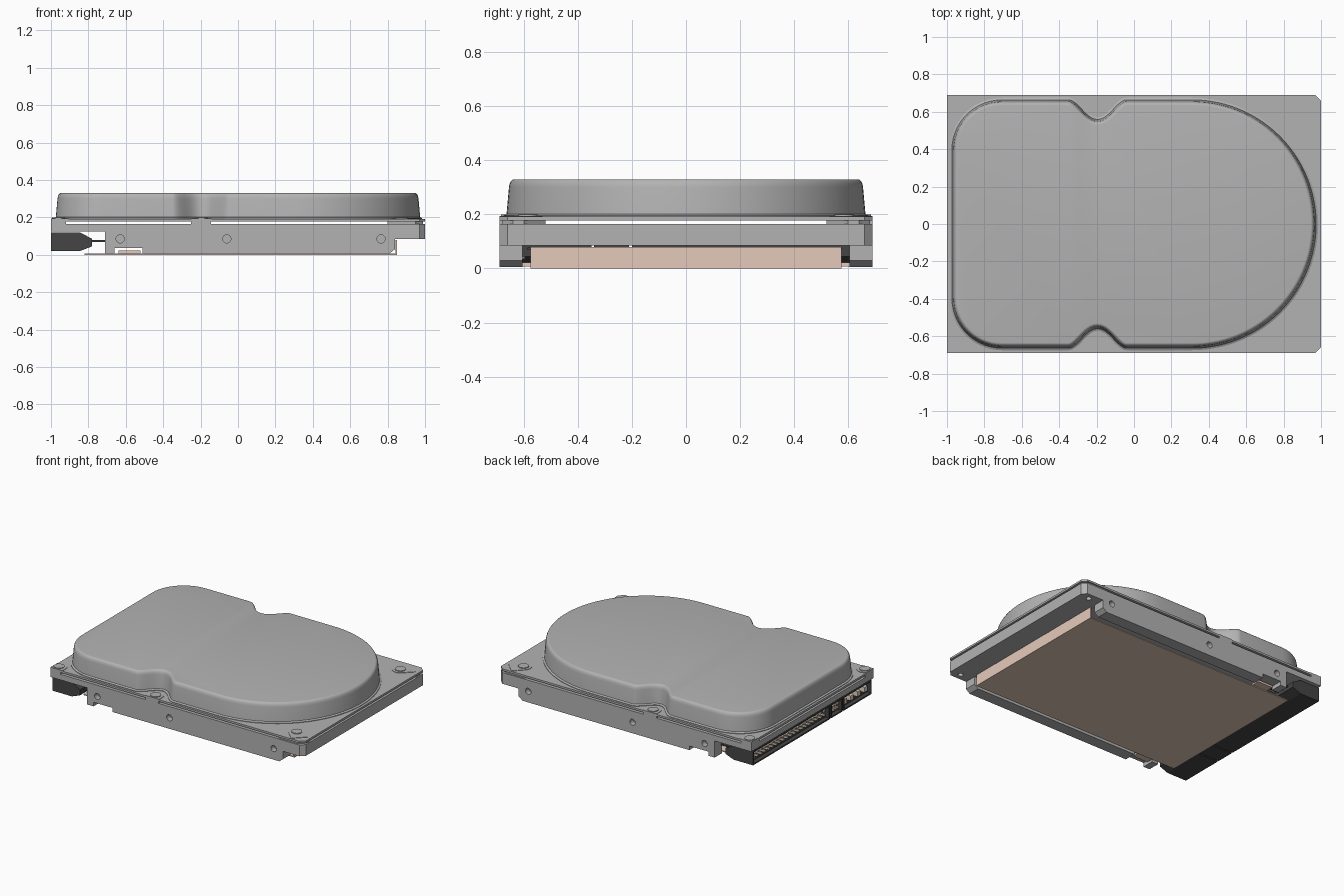
import bpy, bmesh, math
from mathutils import Vector, Matrix

old = bpy.data.objects.get("Cube")
if old:
    bpy.data.objects.remove(old, do_unlink=True)


def material(name, rgb):
    m = bpy.data.materials.new(name)
    m.use_nodes = True
    m.diffuse_color = (*rgb, 1)
    m.node_tree.nodes["Principled BSDF"].inputs["Base Color"].default_value = (*rgb, 1)
    return m


METAL = material("light grey metal", (0.45, 0.45, 0.45))
BOARD = material("pale copper board", (0.78, 0.59, 0.49))
BLACK = material("black plastic", (0.06, 0.06, 0.06))
PIN = material("pale pin metal", (0.8, 0.68, 0.55))


def finish(bm, name, mat, mirror=False, smooth=False):
    bmesh.ops.recalc_face_normals(bm, faces=bm.faces)
    me = bpy.data.meshes.new(name)
    bm.to_mesh(me)
    bm.free()
    me.materials.append(mat)
    ob = bpy.data.objects.new(name, me)
    bpy.context.collection.objects.link(ob)
    if mirror:
        ob.modifiers.new("mirror", "MIRROR").use_axis = (False, True, False)
    if smooth:
        bpy.ops.object.select_all(action="DESELECT")
        ob.select_set(True)
        bpy.context.view_layer.objects.active = ob
        bpy.ops.object.shade_smooth_by_angle(angle=math.radians(35))
    return ob


def add_box(bm, lo, hi):
    lo, hi = Vector(lo), Vector(hi)
    mat = Matrix.Translation((lo + hi) / 2) @ Matrix.Diagonal((*(hi - lo), 1))
    return bmesh.ops.create_cube(bm, size=1, matrix=mat)["verts"]


def add_cylinder(bm, centre, r, depth, axis="Z", sides=20):
    rot = Matrix.Rotation(math.pi / 2, 4, "X") if axis == "Y" else Matrix()
    bmesh.ops.create_cone(bm, cap_ends=True, segments=sides, radius1=r, radius2=r,
                          depth=depth, matrix=Matrix.Translation(centre) @ rot)


def add_prism(bm, points, shift):
    """Extrude a flat polygon of 3D points along a vector."""
    face = bm.faces.new([bm.verts.new(p) for p in points])
    out = bmesh.ops.extrude_face_region(bm, geom=[face])["geom"]
    bmesh.ops.translate(bm, vec=shift, verts=[v for v in out if isinstance(v, bmesh.types.BMVert)])


def arc(cx, cy, r, a0, a1, n):
    return [(cx + r * math.cos(math.radians(a0 + (a1 - a0) * i / n)),
             cy + r * math.sin(math.radians(a0 + (a1 - a0) * i / n))) for i in range(n + 1)]


# Domed cover: rounded outline with a screw notch on each long side
HALF = 0.675
upper = arc(0.31, 0, HALF, 0, 90, 28)
for i in range(25):
    t = 1 - i / 12
    upper.append((-0.195 + 0.155 * t, HALF - 0.105 * (0.5 + 0.5 * math.cos(math.pi * t))))
upper += arc(-0.705, HALF - 0.28, 0.28, 90, 180, 14)
outline = [Vector(p) for p in upper + [(x, -y) for x, y in reversed(upper[1:])]]


def inset(points, d):
    res = []
    for i, p in enumerate(points):
        a = (p - points[i - 1]).normalized()
        b = (points[(i + 1) % len(points)] - p).normalized()
        n = Vector((-(a + b).y, (a + b).x)).normalized()
        res.append(p + n * d)
    return res


rings = [(0, 0.178), (0, 0.196), (0.008, 0.2), (0.011, 0.202), (0.02, 0.3),
         (0.0225, 0.314), (0.028, 0.324), (0.034, 0.329), (0.04, 0.33)]
bm = bmesh.new()
loops = [[bm.verts.new((p.x, p.y, z)) for p in inset(outline, d)] for d, z in rings]
for low, high in zip(loops, loops[1:]):
    for i in range(len(low)):
        j = (i + 1) % len(low)
        bm.faces.new((low[i], low[j], high[j], high[i]))
bm.faces.new(loops[0])
bm.faces.new(loops[-1])
finish(bm, "domed_cover", METAL, smooth=True)

# Cover plate with clipped corners at one end
W = 0.69
bm = bmesh.new()
add_prism(bm, [(x, y, 0.178) for x, y in ((-1, -W), (0.97, -W), (1, -W + 0.03),
                                          (1, W - 0.03), (0.97, W), (-1, W))], (0, 0, 0.014))
finish(bm, "cover_plate", METAL)

# Side rails: stepped profile with a notch, screw holes and a clipped corner
profile = [(-1, 0.165), (-1, 0.125), (-0.71, 0.125), (-0.71, 0.006), (-0.66, 0.006),
           (-0.66, 0.035), (-0.51, 0.035), (-0.51, 0.006), (0.81, 0.006), (0.84, 0.03),
           (0.84, 0.085), (1, 0.085), (1, 0.165)]
bm = bmesh.new()
add_prism(bm, [(x, 0.605, z) for x, z in profile], (0, W - 0.605, 0))
corner = [e for e in bm.edges if all(v.co.x > 0.99 and v.co.y > W - 0.01 for v in e.verts)]
bmesh.ops.bevel(bm, geom=corner, offset=0.03, segments=1, affect="EDGES")
rails = finish(bm, "side_rails", METAL)
bm = bmesh.new()
for x in (-0.63, -0.06, 0.765):
    add_cylinder(bm, (x, W, 0.085), 0.022, 0.08, "Y")
add_cylinder(bm, (0.925, 0.645, 0.085), 0.018, 0.08)
cutter = finish(bm, "hole_cutter", METAL)
cutter.hide_render = True
cut = rails.modifiers.new("holes", "BOOLEAN")
cut.operation, cut.solver, cut.object = "DIFFERENCE", "EXACT", cutter
bpy.context.view_layer.objects.active = rails
bpy.ops.object.modifier_apply(modifier=cut.name)
bpy.data.objects.remove(cutter, do_unlink=True)
rails.modifiers.new("mirror", "MIRROR").use_axis = (False, True, False)

# Central deck between the rails
bm = bmesh.new()
add_prism(bm, [(x, -0.605, z) for x, z in ((-1, 0.125), (-0.71, 0.125), (-0.71, 0.085),
                                           (1, 0.085), (1, 0.165), (-1, 0.165))], (0, 1.21, 0))
finish(bm, "base_deck", METAL)

# Spacer lugs holding the plate above the base
bm = bmesh.new()
add_box(bm, (-1, 0.6, 0.165), (-0.92, W, 0.178))
add_box(bm, (-0.25, 0.61, 0.165), (-0.145, W, 0.178))
add_prism(bm, [(x, y, 0.165) for x, y in ((0.8, 0.6), (0.86, 0.52), (0.92, 0.52), (0.99, 0.6),
                                          (0.99, 0.64), (0.95, 0.68), (0.8, 0.68))], (0, 0, 0.013))
finish(bm, "spacer_lugs", METAL, mirror=True)

# Raised screw seats open to the rim, with round screw heads
screws = ((-0.96, 0.65, 90, 0.04), (-0.195, 0.65, 90, 0.04), (0.875, 0.585, 45, 0.09))
seats, heads = bmesh.new(), bmesh.new()
for x, y, angle, reach in screws:
    u = [(-0.054, reach)] + arc(0, 0, 0.054, 180, 360, 14) + [(0.054, reach)]
    turn = Matrix.Rotation(math.radians(angle - 90), 2)
    pts = [Vector((x, y)) + turn @ Vector(p) for p in u]
    add_prism(seats, [(max(p.x, -1), min(p.y, W), 0.191) for p in pts], (0, 0, 0.004))
    add_cylinder(heads, (x, y, 0.194), 0.035, 0.012, sides=24)
finish(seats, "screw_seats", METAL, mirror=True)
finish(heads, "screw_heads", METAL, mirror=True)

# Circuit board with an upturned end and ears in the rail notches
bm = bmesh.new()
add_box(bm, (-0.82, -0.575, 0), (0.85, 0.575, 0.007))
add_box(bm, (0.842, -0.575, 0.007), (0.85, 0.575, 0.08))
for s in (-1, 1):
    add_box(bm, (-0.64, s * 0.6 - 0.03, 0.007), (-0.52, s * 0.6 + 0.03, 0.022))
finish(bm, "circuit_board", BOARD)

# Connector housings: tapered blocks with hollow sockets facing outward
bm = bmesh.new()
body = ((-1, 0.02), (-0.845, 0.02), (-0.78, 0.045), (-0.78, 0.085), (-0.845, 0.12), (-1, 0.12))
sockets = ((-0.2, 0.67), (-0.34, -0.21), (-0.67, -0.35))
for y0, y1 in sockets:
    add_prism(bm, [(x, y0, z) for x, z in body], (0, y1 - y0, 0))
mouths = [f for f in bm.faces if f.calc_center_median().x < -0.99]
bmesh.ops.inset_individual(bm, faces=mouths, thickness=0.014)
hollow = bmesh.ops.extrude_discrete_faces(bm, faces=mouths)["faces"]
bmesh.ops.translate(bm, vec=(0.1, 0, 0), verts=[v for f in hollow for v in f.verts])
add_box(bm, (-0.97, -0.66, 0.03), (-0.86, 0.66, 0.05))
finish(bm, "connector_housings", BLACK)

# Contact pins inside the sockets and solder leads behind them
bm = bmesh.new()
for i in range(20):
    for z in (0.056, 0.086):
        y = -0.165 + i * 0.042
        add_box(bm, (-0.985, y - 0.006, z - 0.006), (-0.89, y + 0.006, z + 0.006))
for i in range(4):
    for z in (0.056, 0.086):
        y = -0.31 + i * 0.024
        add_box(bm, (-0.99, y - 0.005, z - 0.006), (-0.89, y + 0.005, z + 0.006))
    add_cylinder(bm, (-0.6, -0.6, 0.04), 0.004, 0.01, sides=6)
    add_box(bm, (-0.99, -0.637 + i * 0.078, 0.053), (-0.89, -0.602 + i * 0.078, 0.088))
finish(bm, "contact_pins", PIN)
bm = bmesh.new()
for i in range(30):
    y = -0.62 + i * 0.0425
    add_box(bm, (-0.79, y - 0.008, 0.068), (-0.71, y + 0.008, 0.078))
finish(bm, "solder_leads", BLACK)
